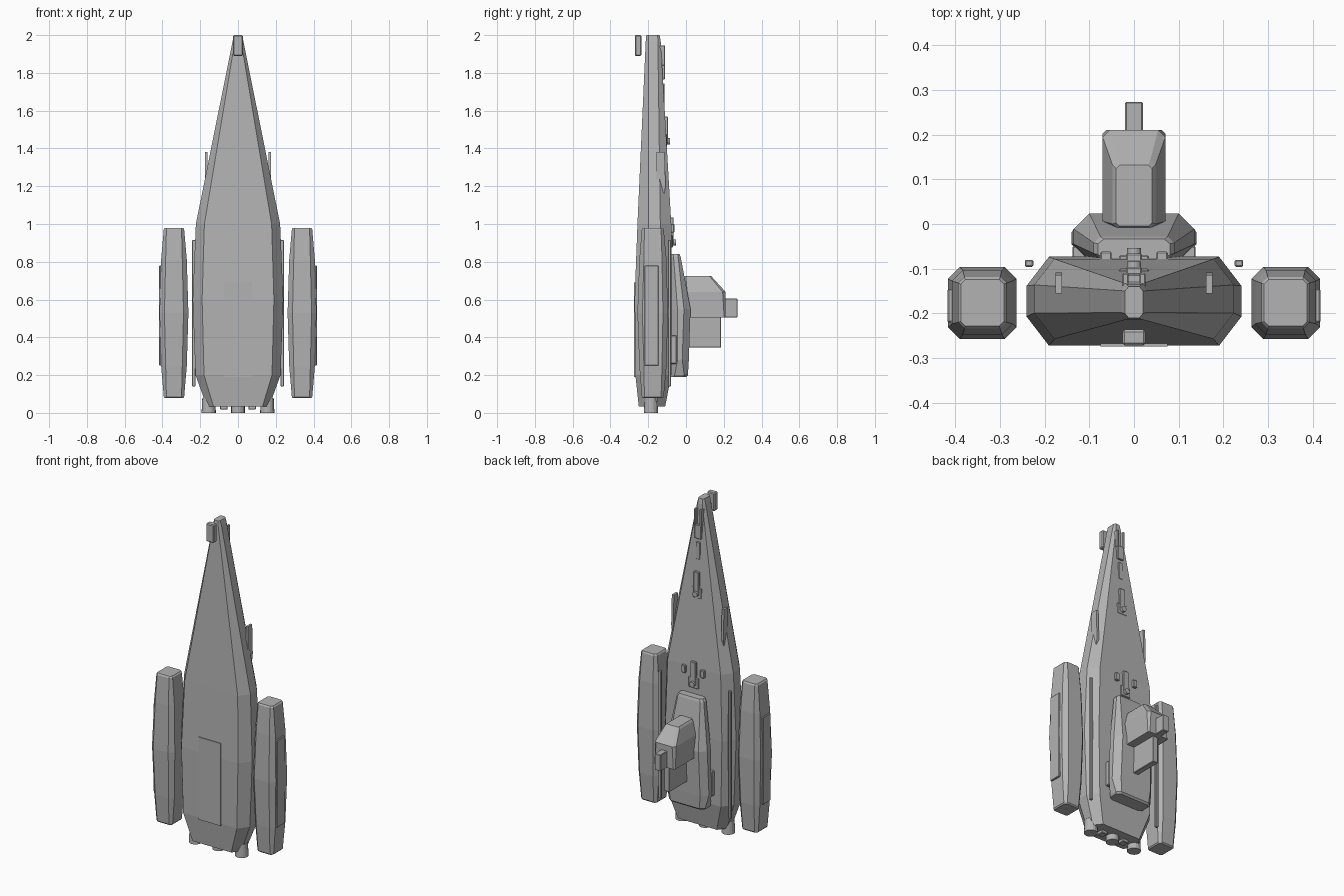
import bpy, bmesh, math
from mathutils import Matrix

grey = bpy.data.materials.new("hull grey")
grey.diffuse_color = (0.45, 0.45, 0.45, 1)


def finish(name, bm, bevel=0.0):
    bmesh.ops.recalc_face_normals(bm, faces=bm.faces)
    me = bpy.data.meshes.new(name)
    bm.to_mesh(me)
    bm.free()
    ob = bpy.data.objects.new(name, me)
    bpy.context.collection.objects.link(ob)
    me.materials.append(grey)
    if bevel:
        m = ob.modifiers.new("bevel", 'BEVEL')
        m.width = bevel
        m.segments = 1
    return ob


def loft(name, sections, cx=0.0, bevel=0.0):
    """Chamfered rectangles: (z, half width, y front, y back, chamfer x, chamfer y)."""
    bm = bmesh.new()
    rings = []
    for z, w, y0, y1, a, b in sections:
        pts = [(-w + a, y0), (w - a, y0), (w, y0 + b), (w, y1 - b),
               (w - a, y1), (-w + a, y1), (-w, y1 - b), (-w, y0 + b)]
        rings.append([bm.verts.new((cx + x, y, z)) for x, y in pts])
    for r, s in zip(rings, rings[1:]):
        for i in range(8):
            j = (i + 1) % 8
            bm.faces.new((r[i], r[j], s[j], s[i]))
    bm.faces.new(rings[0])
    bm.faces.new(rings[-1])
    return finish(name, bm, bevel)


def box(name, x, y, z, bevel=0.003):
    bm = bmesh.new()
    bmesh.ops.create_cube(bm, size=1)
    for v in bm.verts:
        v.co = [c[0] if k < 0 else c[1] for c, k in zip((x, y, z), v.co)]
    return finish(name, bm, bevel)


def cylinder(name, loc, r, depth, along_y=False, r2=None):
    bm = bmesh.new()
    m = Matrix.Translation(loc)
    if along_y:
        m = m @ Matrix.Rotation(math.pi / 2, 4, 'X')
    bmesh.ops.create_cone(bm, cap_ends=True, segments=16, radius1=r,
                          radius2=r2 or r, depth=depth, matrix=m)
    return finish(name, bm)


def side_profile(name, pts, half, bevel=0.0):
    """Extrude a (y, z) outline across x."""
    bm = bmesh.new()
    f = bm.faces.new([bm.verts.new((-half, y, z)) for y, z in pts])
    ext = bmesh.ops.extrude_face_region(bm, geom=[f])
    for g in ext["geom"]:
        if isinstance(g, bmesh.types.BMVert):
            g.co.x = half
    return finish(name, bm, bevel)


# Main hull
loft("hull", [
    (0.035, 0.165, -0.25, -0.11, 0.035, 0.045),
    (0.20, 0.225, -0.268, -0.078, 0.045, 0.06),
    (0.60, 0.24, -0.272, -0.073, 0.05, 0.065),
    (1.00, 0.223, -0.257, -0.078, 0.045, 0.058),
    (1.97, 0.028, -0.213, -0.134, 0.012, 0.015),
    (2.00, 0.02, -0.21, -0.14, 0.008, 0.01)])
box("belly_panel", (-0.075, 0.075), (-0.274, -0.255), (0.19, 0.69), 0)

# Nose block, carried ahead of the tip
box("nose_block", (-0.026, 0.026), (-0.271, -0.236), (1.89, 2.0), 0.005)

# Outer nacelles, rods, fins and engine parts on both sides
for s, side in ((-1, "left"), (1, "right")):
    def sx(a, b):
        return tuple(sorted((s * a, s * b)))
    loft("nacelle_" + side, [
        (0.078, 0.048, -0.228, -0.124, 0.01, 0.01),
        (0.085, 0.054, -0.234, -0.118, 0.014, 0.014),
        (0.25, 0.068, -0.247, -0.103, 0.024, 0.024),
        (0.53, 0.0765, -0.257, -0.096, 0.026, 0.026),
        (0.81, 0.068, -0.247, -0.103, 0.024, 0.024),
        (0.972, 0.054, -0.234, -0.118, 0.014, 0.014),
        (0.98, 0.048, -0.228, -0.124, 0.01, 0.01)], cx=s * 0.339)
    box("nacelle_panel_" + side, sx(0.37, 0.417), (-0.22, -0.145), (0.25, 0.78))
    box("side_rod_" + side, sx(0.225, 0.244), (-0.096, -0.08), (0.14, 0.915))
    fin = side_profile("fin_" + side, [(-0.155, 1.38), (-0.155, 1.23), (-0.115, 1.16),
                                       (-0.108, 1.20), (-0.114, 1.38)], 0.007)
    fin.location.x = s * 0.168
    cylinder("engine_" + side, (s * 0.155, -0.185, 0.04), 0.038, 0.08, r2=0.034)
    box("engine_bracket_" + side, sx(0.055, 0.095), (-0.205, -0.16), (0.018, 0.05))
    box("pod_side_box_" + side, sx(0.105, 0.138), (-0.09, -0.05), (0.26, 0.41))
    box("back_square_" + side, sx(0.05, 0.076), (-0.09, -0.062), (0.955, 1.0))
    box("nose_prong_" + side, sx(0.012, 0.026), (-0.145, -0.11), (1.84, 1.945))
cylinder("engine_middle", (0, -0.185, 0.03), 0.036, 0.06)

# Back pod and the chute below it
loft("back_pod", [
    (0.19, 0.115, -0.08, 0.0, 0.02, 0.015),
    (0.20, 0.122, -0.08, 0.01, 0.025, 0.02),
    (0.28, 0.14, -0.08, 0.015, 0.035, 0.035),
    (0.55, 0.135, -0.08, 0.024, 0.035, 0.035),
    (0.825, 0.09, -0.08, -0.028, 0.015, 0.014),
    (0.84, 0.08, -0.078, -0.034, 0.012, 0.01)])
side_profile("chute", [(-0.13, 0.12), (-0.098, 0.13), (-0.08, 0.20), (-0.13, 0.20)], 0.10)

# Tail block, keel plate and rear gun
loft("tail_block", [
    (0.505, 0.07, -0.01, 0.21, 0.008, 0.008),
    (0.64, 0.07, -0.01, 0.21, 0.016, 0.016),
    (0.715, 0.048, -0.01, 0.142, 0.012, 0.01),
    (0.726, 0.04, -0.005, 0.132, 0.008, 0.008)])
box("keel_plate", (-0.018, 0.018), (0.0, 0.185), (0.345, 0.51))
box("rear_gun", (-0.02, 0.02), (0.195, 0.273), (0.505, 0.605))

# Fittings along the spine
box("spine_block_top", (-0.022, 0.022), (-0.15, -0.112), (1.765, 1.85))
box("spine_bar_top", (-0.014, 0.014), (-0.14, -0.113), (1.64, 1.745))
for n, z, y in (("upper", 1.41, -0.096), ("lower", 0.875, -0.066)):
    box("spine_bar_" + n, (-0.018, 0.018), (y - 0.04, y), (z + 0.02, z + 0.16))
    box("spine_base_" + n, (-0.033, 0.033), (y - 0.04, y - 0.004), (z, z + 0.065))
    cylinder("spine_knob_" + n, (0, y, z + 0.028), 0.016, 0.025, along_y=True)
